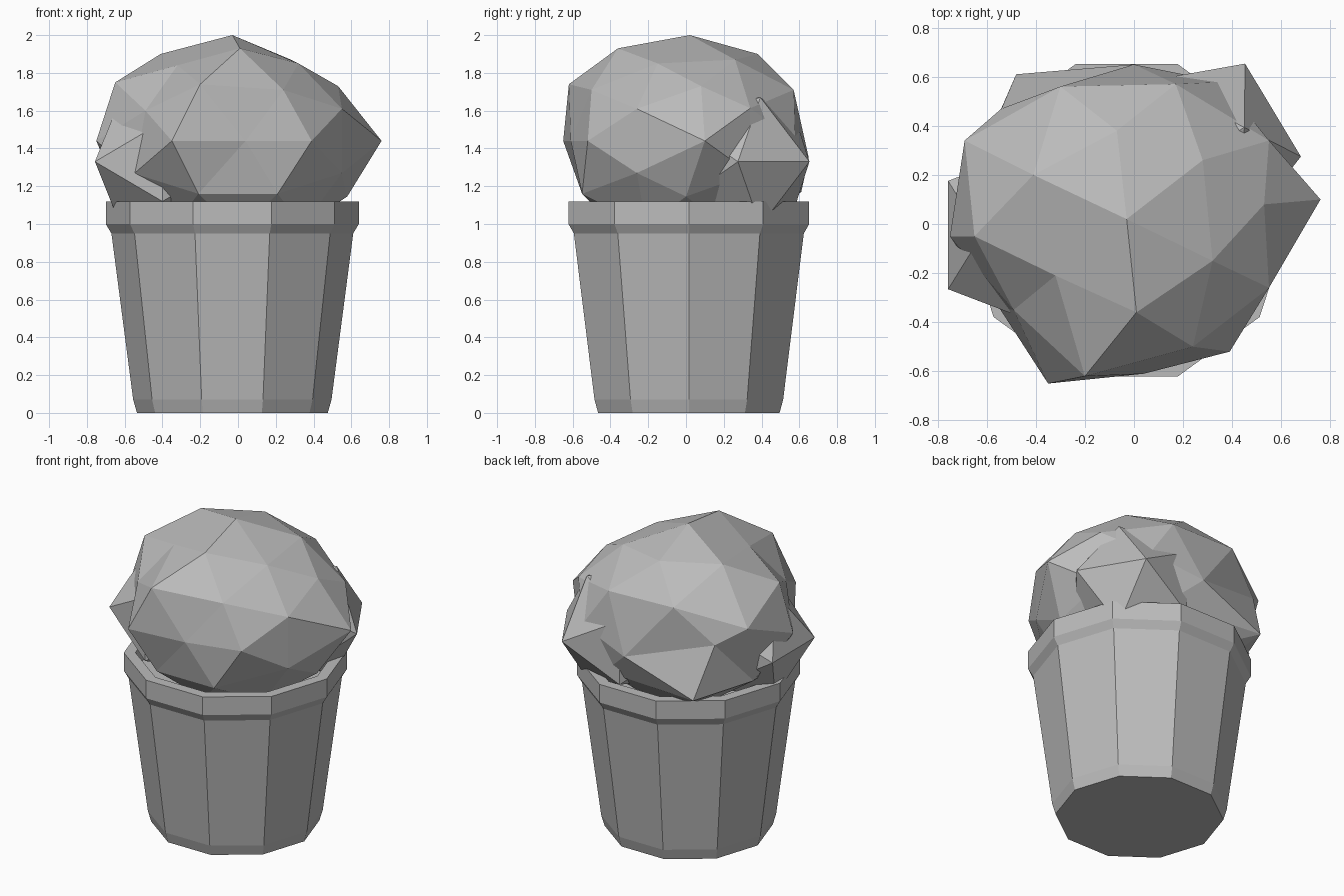
import bpy, bmesh
from math import atan, cos, sin, pi, radians
from mathutils import Matrix, Vector

cube = bpy.data.objects.get("Cube")
if cube:
    bpy.data.objects.remove(cube)

grey = bpy.data.materials.new("plain grey")
grey.use_nodes = True
grey.diffuse_color = (0.5, 0.5, 0.5, 1)
grey.node_tree.nodes["Principled BSDF"].inputs["Base Color"].default_value = (0.5, 0.5, 0.5, 1)


def finish(bm, name):
    """Turn a bmesh into a flat shaded grey object."""
    bmesh.ops.recalc_face_normals(bm, faces=bm.faces)
    mesh = bpy.data.meshes.new(name)
    bm.to_mesh(mesh)
    bm.free()
    mesh.materials.append(grey)
    obj = bpy.data.objects.new(name, mesh)
    bpy.context.collection.objects.link(obj)
    return obj


def lathe(name, profile, sides, centre):
    """Stack rings of (radius, height) and cap both ends."""
    bm = bmesh.new()
    rings = []
    for radius, height in profile:
        angles = [2 * pi * i / sides for i in range(sides)]
        rings.append([bm.verts.new((centre[0] + radius * cos(a),
                                    centre[1] + radius * sin(a), height)) for a in angles])
    for low, high in zip(rings, rings[1:]):
        for i in range(sides):
            j = (i + 1) % sides
            bm.faces.new((low[i], low[j], high[j], high[i]))
    bm.faces.new(rings[0][::-1])
    bm.faces.new(rings[-1])
    return finish(bm, name)


def foliage(name, detail, centre, radii, turn=0, bumps=()):
    """Icosphere with an edge on top, pulled out to the given bumps."""
    bm = bmesh.new()
    bmesh.ops.create_icosphere(bm, subdivisions=detail, radius=1)
    # Tip the top edge level, then run it along the outward direction
    half_edge = atan(2) / 2
    tip = Matrix.Rotation(-half_edge, 4, "Y")
    spin = Matrix.Rotation(radians(turn + 90), 4, "Z")
    scale = Matrix.Diagonal((*radii, 1))
    bm.transform(Matrix.Translation(centre) @ scale @ spin @ tip)
    free = list(bm.verts)
    for bump in map(Vector, bumps):
        nearest = min(free, key=lambda v: (v.co - bump).length)
        nearest.co = bump
        free.remove(nearest)
    return finish(bm, name)


# Ten sided pot with a thick rim and a filled inside
lathe("pot", [(0.505, 0), (0.525, 0.07), (0.64, 0.95), (0.67, 1.0),
              (0.67, 1.12), (0.6, 1.12), (0.58, 1.03)], 10, (-0.03, 0.015))

# Large uneven bush, bumps listed from the crown downwards
crown = [(-.03, .02, 2), (.01, -.36, 1.93), (-.07, .38, 1.9),
         (.32, -.15, 1.85), (.28, .26, 1.87), (-.41, .2, 1.9), (-.32, -.21, 1.84)]
shoulder = [(-.2, -.62, 1.74), (.24, -.5, 1.71), (.53, .08, 1.73), (-.65, -.05, 1.75),
            (.17, .57, 1.71), (-.3, .56, 1.72),
            (.55, -.26, 1.61), (-.49, -.35, 1.6), (-.69, .34, 1.6)]
waist = [(-.35, -.65, 1.44), (.39, -.52, 1.44), (.04, -.61, 1.44), (.76, .1, 1.44),
         (-.75, -.05, 1.44), (-.54, .47, 1.5), (0, .65, 1.35)]
skirt = [(-.65, .22, 1.2), (-.48, .61, 1.17), (.55, -.26, 1.27)]
foliage("bush", 2, (0, 0, 1.44), (.68, .68, .56), bumps=crown + shoulder + waist + skirt)

# Two coarse side clumps poking out of the bush
foliage("left_clump", 1, (.26, .28, 1.33), (.42, .42, .4), turn=-59)
foliage("right_clump", 1, (-.4, -.045, 1.33), (.42, .42, .4), turn=90)
